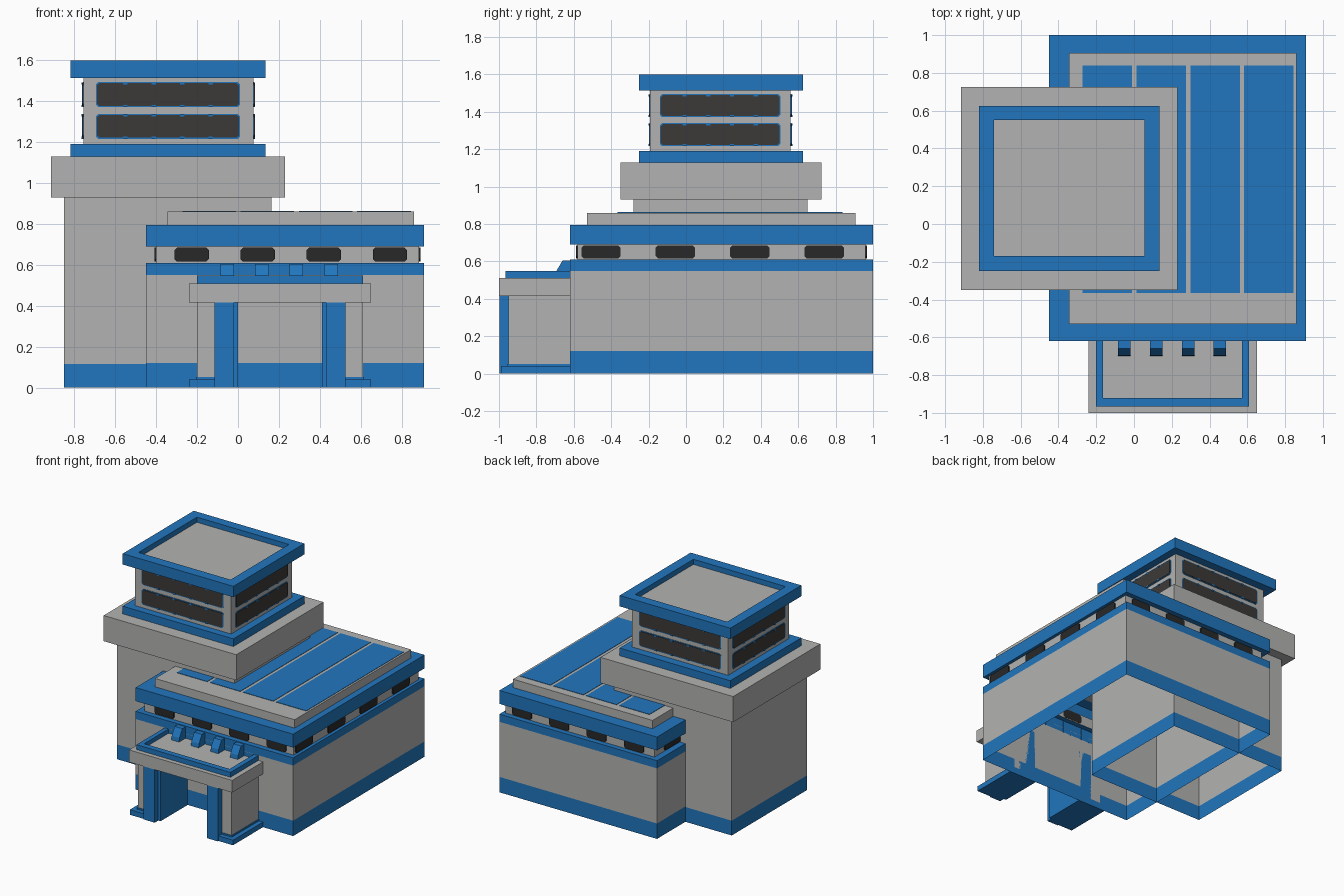
import bpy, bmesh

cube = bpy.data.objects.get("Cube")
if cube:
    bpy.data.objects.remove(cube, do_unlink=True)


def material(name, rgb):
    m = bpy.data.materials.new(name)
    m.use_nodes = True
    colour = (*rgb, 1)
    m.diffuse_color = colour
    m.node_tree.nodes["Principled BSDF"].inputs["Base Color"].default_value = colour
    return m


MATS = [material("wall grey", (0.45, 0.45, 0.445)),
        material("trim blue", (0.015, 0.18, 0.51)),
        material("tower glass", (0.045, 0.042, 0.04)),
        material("hall glass", (0.022, 0.022, 0.022))]
GREY, BLUE, GLASS, DARK = range(4)


def finish(name, bm):
    mesh = bpy.data.meshes.new(name)
    bm.to_mesh(mesh)
    bm.free()
    for m in MATS:
        mesh.materials.append(m)
    ob = bpy.data.objects.new(name, mesh)
    bpy.context.collection.objects.link(ob)
    return ob


def stack(name, rings, colours, cap=GREY, floor=None):
    """Join rectangles (x0, x1, y0, y1, z) upward, one colour per band."""
    bm = bmesh.new()
    loops = [[bm.verts.new(p) for p in ((a, c, z), (b, c, z), (b, d, z), (a, d, z))]
             for a, b, c, d, z in rings]
    for low, high, col in zip(loops, loops[1:], colours):
        for i in range(4):
            j = (i + 1) % 4
            bm.faces.new((low[i], low[j], high[j], high[i])).material_index = col
    if cap is not None:
        bm.faces.new(loops[-1]).material_index = cap
    if floor is not None:
        bm.faces.new(loops[0][::-1]).material_index = floor
    return finish(name, bm)


def box(name, x0, x1, y0, y1, z0, z1, col):
    r = (x0, x1, y0, y1)
    return stack(name, [(*r, z0), (*r, z1)], [col], col, col)


def panel(name, side, u0, u1, z0, z1, base, thick, col, cut=0.012):
    """Thin chamfered plate standing off a wall at the given coordinate."""
    out = -1 if side in ("front", "west") else 1
    outline = [(u0 + cut, z0), (u1 - cut, z0), (u1, z0 + cut), (u1, z1 - cut),
               (u1 - cut, z1), (u0 + cut, z1), (u0, z1 - cut), (u0, z0 + cut)]
    bm = bmesh.new()
    layers = []
    for d in (base - out * 0.001, base + out * thick):
        layers.append([bm.verts.new((u, d, z) if side in ("front", "back") else (d, u, z))
                       for u, z in outline])
    back, face = layers
    bm.faces.new(face)
    bm.faces.new(back[::-1])
    for i in range(8):
        j = (i + 1) % 8
        bm.faces.new((back[i], back[j], face[j], face[i]))
    for f in bm.faces:
        f.material_index = col
    bmesh.ops.recalc_face_normals(bm, faces=bm.faces[:])
    return finish(name, bm)


# Main hall: open shell with base, walls, recessed window band and fascia
hall = (-0.45, 0.91, -0.62, 1.0)
band = (-0.40, 0.885, -0.58, 0.96)
stack("main_hall",
      [(*hall, 0), (*hall, 0.12), (*hall, 0.55), (*hall, 0.61), (*band, 0.61),
       (*band, 0.69), (*hall, 0.69), (*hall, 0.795)],
      [BLUE, GREY, BLUE, BLUE, GREY, BLUE, BLUE], BLUE)

# Hall windows on all four sides
for i in range(4):
    u = -0.31 + i * 0.323
    v = -0.56 + i * 0.398
    for side, start, width, wall in (("front", u, 0.167, band[2]), ("back", u, 0.167, band[3]),
                                     ("west", v, 0.21, band[0]), ("east", v, 0.21, band[1])):
        panel(f"hall_window_{side}_{i}", side, start, start + width,
              0.616, 0.685, wall, 0.008, DARK)

# Roof slab with blue panels
box("roof_slab", -0.345, 0.86, -0.53, 0.905, 0.795, 0.86, GREY)
for i in range(4):
    x = -0.272 + i * 0.285
    box(f"roof_panel_{i}", x, x + 0.262, -0.365, 0.838, 0.859, 0.863, BLUE)

# Tower shaft and its overhanging block
shaft = (-0.85, 0.165, -0.28, 0.65)
stack("tower_shaft", [(*shaft, 0), (*shaft, 0.115), (*shaft, 0.94)], [BLUE, GREY])
box("tower_block", -0.915, 0.23, -0.35, 0.725, 0.93, 1.13, GREY)

# Lookout room between blue plinth and recessed roof
eave = (-0.82, 0.135, -0.25, 0.625)
room = (-0.755, 0.075, -0.192, 0.56)
deck = (-0.74, 0.055, -0.17, 0.55)
box("lookout_plinth", *eave, 1.13, 1.19, BLUE)
box("lookout_room", *room, 1.19, 1.515, GREY)
stack("lookout_roof", [(*eave, 1.515), (*eave, 1.60), (*deck, 1.60), (*deck, 1.56)],
      [BLUE, BLUE, BLUE], GREY, BLUE)

# Lookout windows: blue frame, dark glass and small blue clips
for side, u0, u1, wall in (("front", -0.69, 0.005, room[2]), ("back", -0.69, 0.005, room[3]),
                           ("west", -0.135, 0.50, room[0]), ("east", -0.135, 0.50, room[1])):
    for row, z in enumerate((1.222, 1.377)):
        tag = f"{side}_{row}"
        panel(f"lookout_frame_{tag}", side, u0 - 0.005, u1 + 0.005, z - 0.006, z + 0.117,
              wall, 0.004, BLUE)
        panel(f"lookout_window_{tag}", side, u0, u1, z, z + 0.112, wall, 0.007, GLASS)
        for k in range(1, 5):
            c = u0 + (u1 - u0) * k / 5
            for edge in (z, z + 0.11):
                panel(f"window_clip_{tag}_{k}", side, c - 0.011, c + 0.011,
                      edge - 0.006, edge + 0.006, wall, 0.009, BLUE, 0.002)

# Porch canopy with raised blue rim open toward the hall
box("porch_canopy", -0.24, 0.65, -1.0, -0.62, 0.415, 0.51, GREY)
rim = (-0.20, 0.61, -0.965, -0.62)
tray = (-0.165, 0.572, -0.92, -0.62)
stack("porch_rim", [(*rim, 0.51), (*rim, 0.548), (*tray, 0.548), (*tray, 0.515)],
      [BLUE, BLUE, BLUE], GREY)

# Sloped brackets above the canopy
for i in range(4):
    x = -0.085 + i * 0.169
    stack(f"porch_bracket_{i}", [(x, x + 0.066, -0.70, -0.615, 0.512),
                                 (x, x + 0.066, -0.695, -0.615, 0.545),
                                 (x, x + 0.066, -0.66, -0.615, 0.605)], [BLUE, BLUE], BLUE)

# Porch piers, mirrored about the doorway
for side in ("west", "east"):
    def pier(name, x0, x1, y0, z0, z1, col):
        if side == "east":
            x0, x1 = 0.41 - x1, 0.41 - x0
        box(f"{name}_{side}", x0, x1, y0, -0.62, z0, z1, col)
    pier("pier_foot", -0.24, -0.11, -0.99, 0, 0.04, BLUE)
    pier("pier_skirt", -0.205, -0.11, -0.955, 0.04, 0.052, BLUE)
    pier("pier_wall", -0.20, -0.11, -0.95, 0.052, 0.415, GREY)
    pier("pier_pilaster", -0.115, -0.02, -0.998, 0, 0.415, BLUE)
    pier("pier_jamb", -0.02, 0.0, -0.955, 0, 0.415, BLUE)
